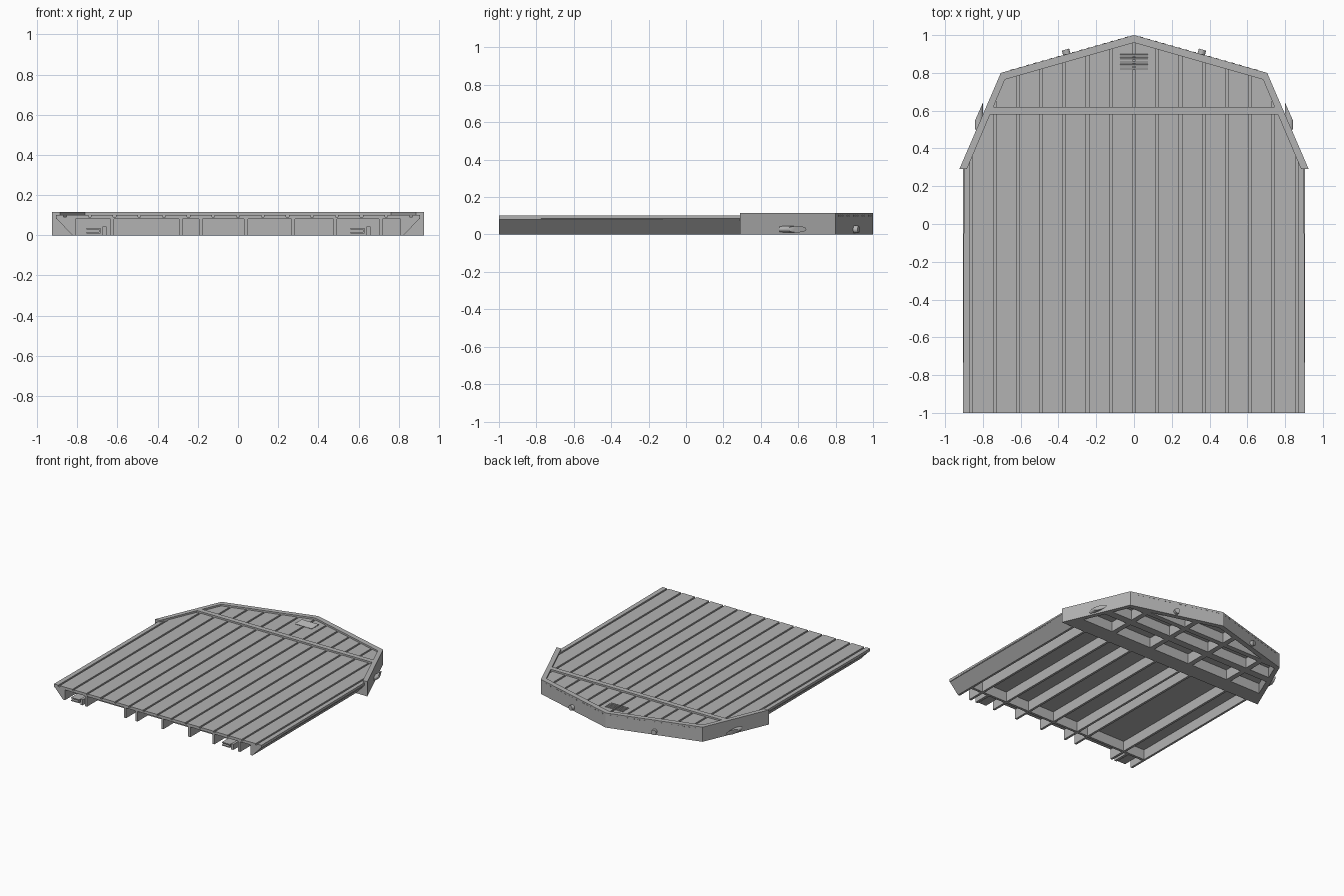
import bpy, bmesh, math
from mathutils import Vector, Matrix

cube = bpy.data.objects.get("Cube")
if cube:
    bpy.data.objects.remove(cube, do_unlink=True)

steel = bpy.data.materials.new("grey_steel")
steel.use_nodes = True
GREY = (0.45, 0.45, 0.45, 1)
steel.diffuse_color = GREY
steel.node_tree.nodes["Principled BSDF"].inputs["Base Color"].default_value = GREY

TOP, DECK, UNDER = 0.115, 0.102, 0.08
PITCH = 0.123


def finish(name, bm):
    bmesh.ops.recalc_face_normals(bm, faces=bm.faces)
    mesh = bpy.data.meshes.new(name)
    bm.to_mesh(mesh)
    bm.free()
    mesh.materials.append(steel)
    ob = bpy.data.objects.new(name, mesh)
    bpy.context.collection.objects.link(ob)
    return ob


def mirrored(half):
    """Right half outline, front to back, closed with its mirror image."""
    return half + [(-x, y) for x, y in reversed(half) if x > 0]


def slab(bm, outline, z0, z1, x0=-2, x1=2, y0=-2, y1=2):
    """Add an outline clipped to a rectangle and raised from z0 to z1."""
    part = bmesh.new()
    part.faces.new([part.verts.new((x, y, z0)) for x, y in outline])
    for co, no in (((x0, 0, 0), (-1, 0, 0)), ((x1, 0, 0), (1, 0, 0)),
                   ((0, y0, 0), (0, -1, 0)), ((0, y1, 0), (0, 1, 0))):
        geom = part.verts[:] + part.edges[:] + part.faces[:]
        bmesh.ops.bisect_plane(part, geom=geom, plane_co=co, plane_no=no, clear_outer=True)
    grown = bmesh.ops.extrude_face_region(part, geom=part.faces[:])["geom"]
    lifted = [v for v in grown if isinstance(v, bmesh.types.BMVert)]
    bmesh.ops.translate(part, verts=lifted, vec=(0, 0, z1 - z0))
    bmesh.ops.recalc_face_normals(part, faces=part.faces)
    tmp = bpy.data.meshes.new("tmp")
    part.to_mesh(tmp)
    part.free()
    bm.from_mesh(tmp)
    bpy.data.meshes.remove(tmp)


def box(bm, centre, size, rot=None):
    m = Matrix.Translation(centre) @ (rot or Matrix()) @ Matrix.Diagonal((*size, 1))
    bmesh.ops.create_cube(bm, size=1, matrix=m)


deck_outline = mirrored([(0.905, -1), (0.9, 0.29), (0.695, 0.78), (0, 0.98)])
outer = [(0.925, 0.29), (0.705, 0.8), (0, 1)]
inner = [(0.885, 0.29), (0.683, 0.765), (0, 0.96)]
nose_outline = mirrored([(0.9, 0.29), (0.695, 0.78), (0, 0.98)])

# Deck base plate and the raised planks that leave grooves between them
bm = bmesh.new()
slab(bm, deck_outline, UNDER, DECK - 0.01)
for i in range(-8, 8):
    slab(bm, deck_outline, DECK - 0.01, DECK,
         x0=i * PITCH + 0.007, x1=(i + 1) * PITCH - 0.007)
finish("deck", bm)

# Angled rim round the back
bm = bmesh.new()
for s in (1, -1):
    for k in range(2):
        quad = [outer[k], outer[k + 1], inner[k + 1], inner[k]]
        slab(bm, [(s * x, y) for x, y in quad], 0, TOP)
finish("back_rim", bm)

# Raised cross bar over the deck
bm = bmesh.new()
slab(bm, nose_outline, UNDER, TOP, y0=0.58, y1=0.62)
finish("deck_cross_bar", bm)

# Triangular side rails
for s, name in ((1, "left_side_rail"), (-1, "right_side_rail")):
    bm = bmesh.new()
    section = [(0.905, 0.085), (0.825, 0), (0.808, 0), (0.808, 0.085)]
    rings = [[bm.verts.new((s * x, y, z)) for x, z in section] for y in (-1, 0.3)]
    for ring in rings:
        bm.faces.new(ring)
    for a in range(4):
        b = (a + 1) % 4
        bm.faces.new((rings[0][a], rings[0][b], rings[1][b], rings[1][a]))
    finish(name, bm)

# Long webs under the deck, with a cross member near the front
bm = bmesh.new()
for x in (-0.625, -0.285, -0.185, 0.04, 0.275, 0.485, 0.71):
    box(bm, (x, -0.35, UNDER / 2), (0.018, 1.3, UNDER))
finish("floor_webs", bm)
bm = bmesh.new()
box(bm, (0, -0.86, UNDER / 2), (1.62, 0.02, UNDER))
finish("front_cross_member", bm)

# Grid of beams under the back part
bm = bmesh.new()
for y0, y1 in ((0.29, 0.42), (0.58, 0.64), (0.77, 0.81)):
    slab(bm, nose_outline, 0, UNDER, y0=y0, y1=y1)
for x in (-0.54, -0.18, 0.18, 0.54):
    slab(bm, nose_outline, 0, UNDER, x0=x - 0.02, x1=x + 0.02, y0=0.35)
finish("nose_beam_grid", bm)

# Small channels and their brackets at the front edge
for x, name in ((-0.72, "right_front_channel"), (0.595, "left_front_channel")):
    bm = bmesh.new()
    box(bm, (x, -0.93, 0.032), (0.07, 0.14, 0.008))
    box(bm, (x, -0.93, 0.012), (0.07, 0.14, 0.008))
    box(bm, (x + 0.031, -0.93, 0.022), (0.008, 0.14, 0.026))
    box(bm, (x + 0.055, -0.93, 0.022), (0.02, 0.14, 0.044))
    finish(name, bm)

# Vent slats
bm = bmesh.new()
tilt = Matrix.Rotation(math.radians(20), 4, "X")
for i in range(5):
    box(bm, (0, 0.822 + i * 0.0175, DECK + 0.003), (0.15, 0.013, 0.005), tilt)
finish("vent_slats", bm)

# Back lugs and the row of rivets beside them
slope = Vector((outer[1][0], outer[1][1] - outer[2][1], 0))
for s, side in ((1, "left"), (-1, "right")):
    along = Vector((s * slope.x, slope.y, 0)).normalized()
    out = Vector((-along.y * s, along.x * s, 0))
    turn = out.to_track_quat("Z", "Y").to_matrix().to_4x4()
    spot = Vector((0, 1, 0)) + along * 0.37
    bm = bmesh.new()
    place = Matrix.Translation(spot + out * 0.008 + Vector((0, 0, 0.027))) @ turn
    bmesh.ops.create_cone(bm, cap_ends=True, segments=16, radius1=0.02,
                          radius2=0.02, depth=0.034, matrix=place)
    finish(side + "_back_lug", bm)
    bm = bmesh.new()
    spin = Matrix.Rotation(math.atan2(along.y, along.x), 4, "Z")
    for i in range(16):
        pos = Vector((0, 1, 0)) + along * (0.04 + i * 0.042) + Vector((0, 0, 0.1))
        box(bm, pos, (0.016, 0.004, 0.006), spin)
    finish(side + "_rim_rivets", bm)

    # Side pegs: tubes along y, cut off parallel to the rim wall
    bm = bmesh.new()
    bmesh.ops.create_cone(bm, cap_ends=True, segments=20, radius1=1, radius2=1, depth=2)
    for v in bm.verts:
        x = 0.821 + 0.022 * v.co.x
        y = 0.5 if v.co.z < 0 else 0.545 + (0.843 - x) * 2.25
        v.co = (s * x, y, 0.028 + 0.017 * v.co.y)
    finish(side + "_side_peg", bm)

# Smooth the round parts only
bpy.ops.object.select_all(action="DESELECT")
for ob in bpy.data.objects:
    if ob.name.endswith(("lug", "peg")):
        ob.select_set(True)
        bpy.context.view_layer.objects.active = ob
bpy.ops.object.shade_smooth_by_angle(angle=math.radians(40))
